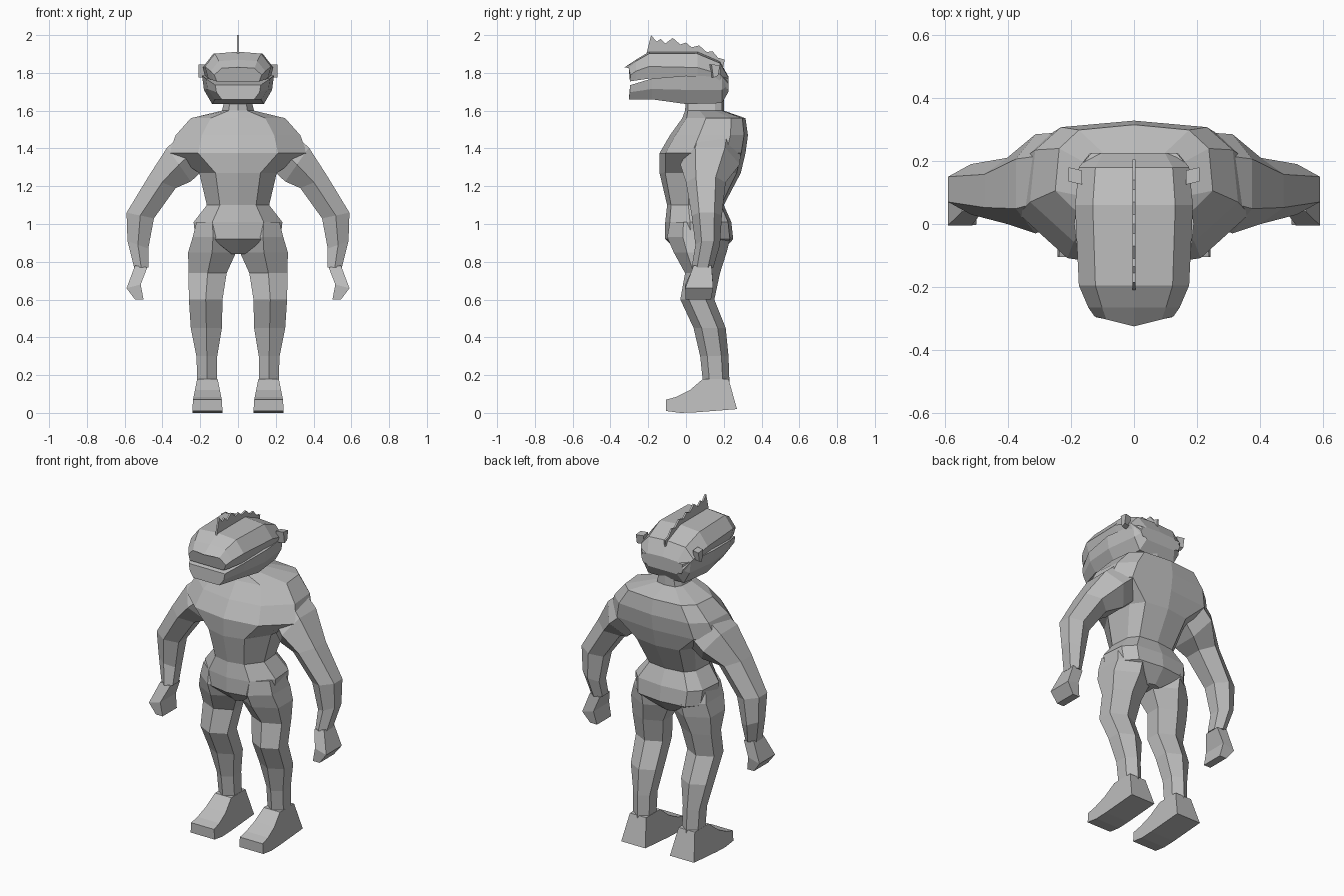
import bpy, bmesh, math

grey = bpy.data.materials.new("plain grey")
grey.diffuse_color = (0.5, 0.5, 0.5, 1)


def loft(name, rings, mirror=False):
    """Skin a list of equal-length point rings, cap both ends."""
    bm = bmesh.new()
    vs = [[bm.verts.new(p) for p in ring] for ring in rings]
    n = len(rings[0])
    for a, b in zip(vs, vs[1:]):
        for i in range(n):
            j = (i + 1) % n
            bm.faces.new((a[i], a[j], b[j], b[i]))
    bm.faces.new(vs[0])
    bm.faces.new(vs[-1])
    bmesh.ops.recalc_face_normals(bm, faces=bm.faces)
    me = bpy.data.meshes.new(name)
    bm.to_mesh(me)
    bm.free()
    me.materials.append(grey)
    ob = bpy.data.objects.new(name, me)
    bpy.context.collection.objects.link(ob)
    if mirror:
        ob.modifiers.new("mirror", 'MIRROR').use_mirror_merge = False
    return ob


def limb_ring(xo, zo, xi, zi, y0, y1, sides=6):
    """Ring spanning an outer and an inner silhouette point, and a y range."""
    ring = []
    for k in range(sides):
        a = 2 * math.pi * (k + 0.5) / sides
        c, s = math.cos(a) / math.cos(math.pi / sides), math.sin(a)
        ring.append(((xo + xi) / 2 + c * (xo - xi) / 2, (y0 + y1) / 2 + s * (y1 - y0) / 2,
                     (zo + zi) / 2 + c * (zo - zi) / 2))
    return ring


def head_ring(profile, y, hw, z0, z1, bow):
    """Cross-section of the head; bow pushes its sides backwards."""
    return [(px * hw, y + bow * abs(px * hw), z0 + pz * (z1 - z0)) for px, pz in profile]


# Torso with shoulders, pelvis and neck: z, half width, front y, back y
torso_profile = [(0, -1), (.58, -.86), (1, -.25), (.95, .55), (.7, .9), (0, 1),
                 (-.7, .9), (-.95, .55), (-1, -.25), (-.58, -.86)]
torso = [(.84, .05, -.03, .18), (.92, .225, -.11, .25), (1.01, .235, -.11, .24),
         (1.10, .165, -.10, .20), (1.27, .205, -.14, .29), (1.375, .365, -.14, .315),
         (1.47, .33, -.085, .328), (1.56, .25, -.02, .315), (1.60, .085, -.005, .20),
         (1.67, .068, .0, .20)]
loft("torso", [[(px * hw, (f + b) / 2 + py * (b - f) / 2, z) for px, py in torso_profile]
               for z, hw, f, b in torso])

# Arms: outer x, z, inner x, z, front y, back y
arm = [(.29, 1.48, .19, 1.28, .0, .29), (.375, 1.405, .25, 1.225, -.03, .285),
       (.475, 1.25, .33, 1.19, .0, .21), (.59, 1.06, .445, 1.03, .03, .19),
       (.585, .91, .475, .87, .05, .18), (.55, .77, .475, .77, .03, .145)]
loft("arm", [limb_ring(*r) for r in arm], True)

# Hands: mitten-like blocks
hand = [(.545, .78, .48, .77, .02, .155), (.59, .66, .515, .68, -.035, .175),
        (.545, .60, .50, .60, -.03, .16)]
loft("hand", [limb_ring(*r, sides=4) for r in hand], True)

# Legs: z, inner x, outer x, front y, back y
leg = [(1.01, .05, .22, -.085, .2), (.93, .025, .24, -.1, .235), (.85, .01, .264, -.065, .215),
       (.74, .06, .262, -.005, .18), (.60, .082, .26, -.03, .15), (.45, .085, .25, .04, .21),
       (.30, .11, .22, .075, .225), (.16, .11, .215, .09, .23)]
loft("leg", [limb_ring(xo, z, xi, z, f, b, 6) for z, xi, xo, f, b in leg], True)

# Feet: side profile, widening towards the sole
foot = [(.09, .18), (.02, .12), (-.05, .085), (-.105, .07), (-.105, .01), (-.03, 0),
        (.05, .003), (.27, .02), (.225, .18)]


def foot_side(s):
    return [(.162 + s * (.08 - max(0, z - .05) * .2), y, z) for y, z in foot]


loft("foot", [foot_side(-1), foot_side(1)], True)

# Upper head and snout: y, half width, bottom z, top z, bow
skull_profile = [(-.9, 0), (-1, .45), (-.7, .93), (0, 1), (.7, .93), (1, .45), (.9, 0)]
skull = [(-.325, .125, 1.755, 1.83, .25), (-.265, .145, 1.76, 1.87, 0),
         (-.195, .175, 1.77, 1.912, 0), (.06, .187, 1.76, 1.912, 0),
         (.18, .175, 1.74, 1.86, 0), (.225, .14, 1.71, 1.78, 0)]
loft("upper_head", [head_ring(skull_profile, *r) for r in skull])

# Lower jaw
jaw_profile = [(-1, 1), (-.95, .5), (-.72, 0), (.72, 0), (.95, .5), (1, 1)]
jaw = [(-.32, .12, 1.66, 1.735, .2), (-.18, .17, 1.66, 1.77, 0), (0, .19, 1.635, 1.785, 0),
       (.19, .165, 1.64, 1.78, 0), (.225, .135, 1.70, 1.77, 0)]
loft("lower_jaw", [head_ring(jaw_profile, *r) for r in jaw])

# Ears
ear = [(.125, 1.845), (.135, 1.775), (.16, 1.785), (.17, 1.84)]
loft("ear", [[(.165, y, z) for y, z in ear], [(.208, y + .01, z) for y, z in ear]], True)

# Jagged crest: thin plate along the head
crest = [(-.21, 1.90), (-.185, 2.0), (-.155, 1.965), (-.135, 1.98), (-.11, 1.955),
         (-.07, 1.985), (-.03, 1.95), (.0, 1.96), (.03, 1.935), (.07, 1.945), (.11, 1.91),
         (.14, 1.915), (.17, 1.88), (.205, 1.87), (.195, 1.82), (.05, 1.88)]
loft("crest", [[(x, y, z) for y, z in crest] for x in (-.005, .005)])
